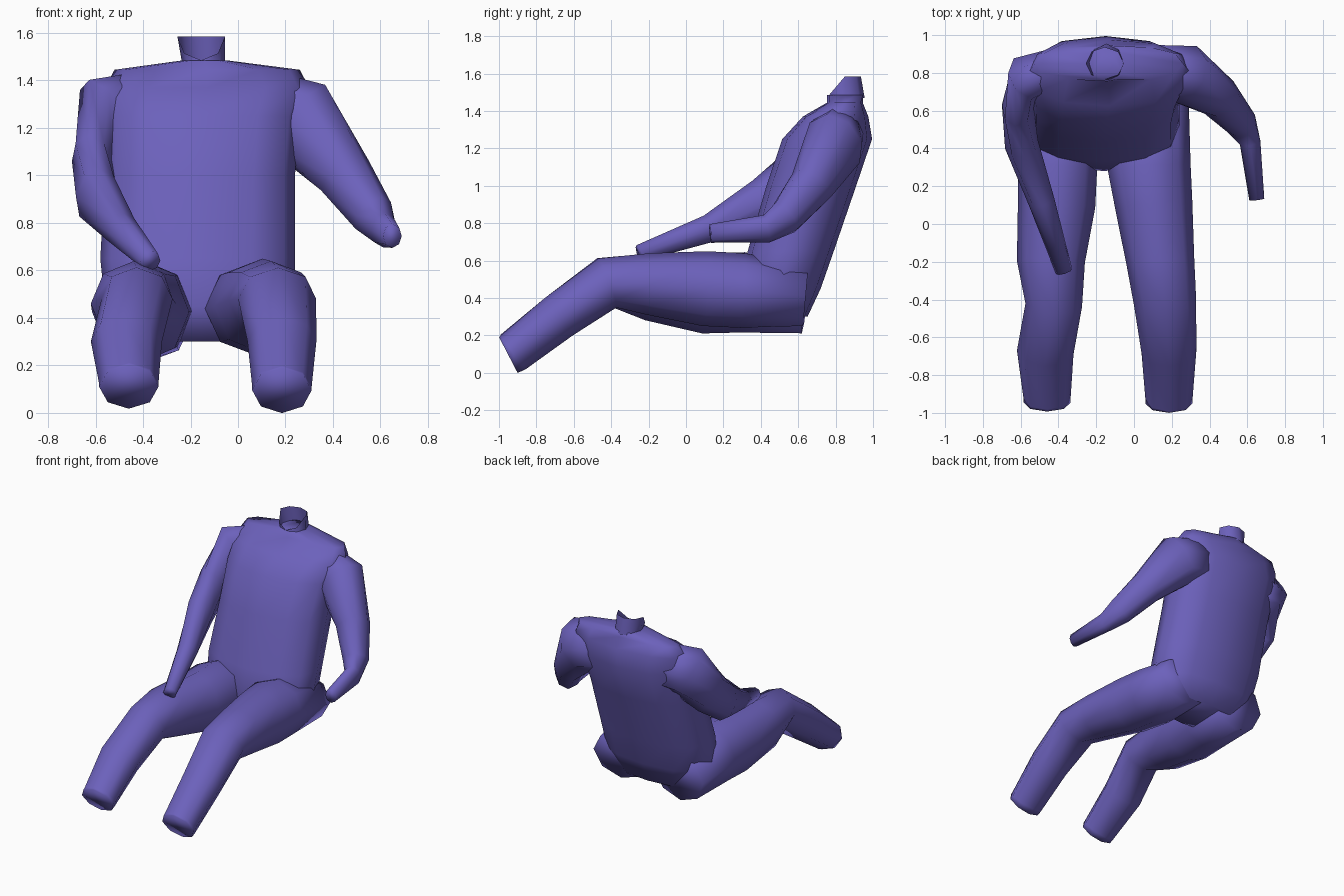
import bpy, bmesh, math
from mathutils import Vector

old = bpy.data.objects.get("Cube")
if old:
    bpy.data.objects.remove(old, do_unlink=True)

violet = bpy.data.materials.new("violet_blue")
violet.use_nodes = True
colour = (0.15, 0.12, 0.50, 1)
violet.diffuse_color = colour
violet.node_tree.nodes["Principled BSDF"].inputs["Base Color"].default_value = colour


def finish(name, bm):
    bmesh.ops.recalc_face_normals(bm, faces=bm.faces)
    mesh = bpy.data.meshes.new(name)
    bm.to_mesh(mesh)
    bm.free()
    mesh.materials.append(violet)
    obj = bpy.data.objects.new(name, mesh)
    bpy.context.collection.objects.link(obj)
    bpy.ops.object.select_all(action="DESELECT")
    obj.select_set(True)
    bpy.context.view_layer.objects.active = obj
    bpy.ops.object.shade_smooth_by_angle(angle=math.radians(100))
    return obj


def bridge(bm, loops):
    for a, b in zip(loops, loops[1:]):
        n = len(a)
        for i in range(n):
            j = (i + 1) % n
            bm.faces.new((a[i], a[j], b[j], b[i]))


def soften(value, power):
    return math.copysign(abs(value) ** power, value)


def tube(name, rings, sides=8, level=False, power=1.0):
    """Skin rings of (x, y, z, half width, half height) along their path."""
    bm = bmesh.new()
    centres = [Vector(r[:3]) for r in rings]
    loops = []
    for k, (c, ring) in enumerate(zip(centres, rings)):
        side, up = Vector((1, 0, 0)), Vector((0, 1, 0))
        if not level:
            before = centres[max(k - 1, 0)]
            after = centres[min(k + 1, len(rings) - 1)]
            along = (after - before).normalized()
            side = along.cross(Vector((0, 0, 1))).normalized()
            up = side.cross(along)
        loop = []
        for i in range(sides):
            a = math.tau * i / sides
            loop.append(bm.verts.new(
                c + side * ring[3] * soften(math.cos(a), power)
                + up * ring[4] * soften(math.sin(a), power)))
        loops.append(loop)
    bridge(bm, loops)
    bm.faces.new(loops[0])
    bm.faces.new(loops[-1])
    return finish(name, bm)


# Reclined torso, squarish in section, from the seat up to the sloping shoulders
tube("torso", [
    (-0.15, 0.49, 0.30, 0.31, 0.16),
    (-0.16, 0.50, 0.45, 0.40, 0.22),
    (-0.17, 0.56, 0.65, 0.41, 0.23),
    (-0.16, 0.67, 1.00, 0.40, 0.24),
    (-0.15, 0.755, 1.25, 0.41, 0.24),
    (-0.13, 0.80, 1.37, 0.43, 0.175),
    (-0.13, 0.85, 1.445, 0.39, 0.095),
    (-0.14, 0.85, 1.485, 0.09, 0.095),
], sides=12, level=True, power=0.82)

# Open collar, low at the front and high at the back
bm = bmesh.new()
base, rim = [], []
for i in range(8):
    a = math.tau * i / 8
    x, y = math.cos(a), math.sin(a)
    base.append(bm.verts.new((-0.145 + 0.09 * x, 0.855 + 0.10 * y, 1.47)))
    rim.append(bm.verts.new((-0.155 + 0.10 * x, 0.85 + 0.085 * y,
                             1.585 + 0.10 * min(y, 0))))
bridge(bm, [base, rim])
finish("collar", bm)

# Legs, from hip to knee to the slanted ankle cut
tube("left_leg", [
    (0.08, 0.64, 0.41, 0.21, 0.16),
    (0.08, 0.30, 0.44, 0.22, 0.20),
    (0.105, 0.10, 0.45, 0.205, 0.20),
    (0.14, -0.20, 0.475, 0.18, 0.165),
    (0.165, -0.42, 0.48, 0.165, 0.14),
    (0.185, -0.68, 0.30, 0.145, 0.125),
    (0.185, -0.925, 0.108, 0.125, 0.112),
    (0.185, -0.95, 0.095, 0.125, 0.108),
])
tube("right_leg", [
    (-0.39, 0.64, 0.39, 0.20, 0.18),
    (-0.405, 0.30, 0.43, 0.21, 0.215),
    (-0.41, 0.10, 0.425, 0.205, 0.215),
    (-0.44, -0.20, 0.46, 0.18, 0.18),
    (-0.425, -0.43, 0.48, 0.15, 0.14),
    (-0.47, -0.68, 0.30, 0.15, 0.125),
    (-0.46, -0.92, 0.123, 0.125, 0.108),
    (-0.46, -0.945, 0.11, 0.125, 0.104),
])

# Arms, from shoulder to elbow to wrist
tube("left_arm", [
    (0.08, 0.83, 1.28, 0.12, 0.17),
    (0.27, 0.795, 1.23, 0.16, 0.185),
    (0.45, 0.67, 1.00, 0.115, 0.125),
    (0.57, 0.53, 0.83, 0.085, 0.10),
    (0.615, 0.43, 0.77, 0.055, 0.075),
    (0.65, 0.13, 0.745, 0.04, 0.05),
])
tube("right_arm", [
    (-0.38, 0.83, 1.28, 0.11, 0.16),
    (-0.55, 0.78, 1.255, 0.13, 0.18),
    (-0.615, 0.62, 1.06, 0.085, 0.15),
    (-0.595, 0.42, 0.91, 0.09, 0.135),
    (-0.49, 0.12, 0.77, 0.07, 0.075),
    (-0.37, -0.25, 0.64, 0.045, 0.045),
])
